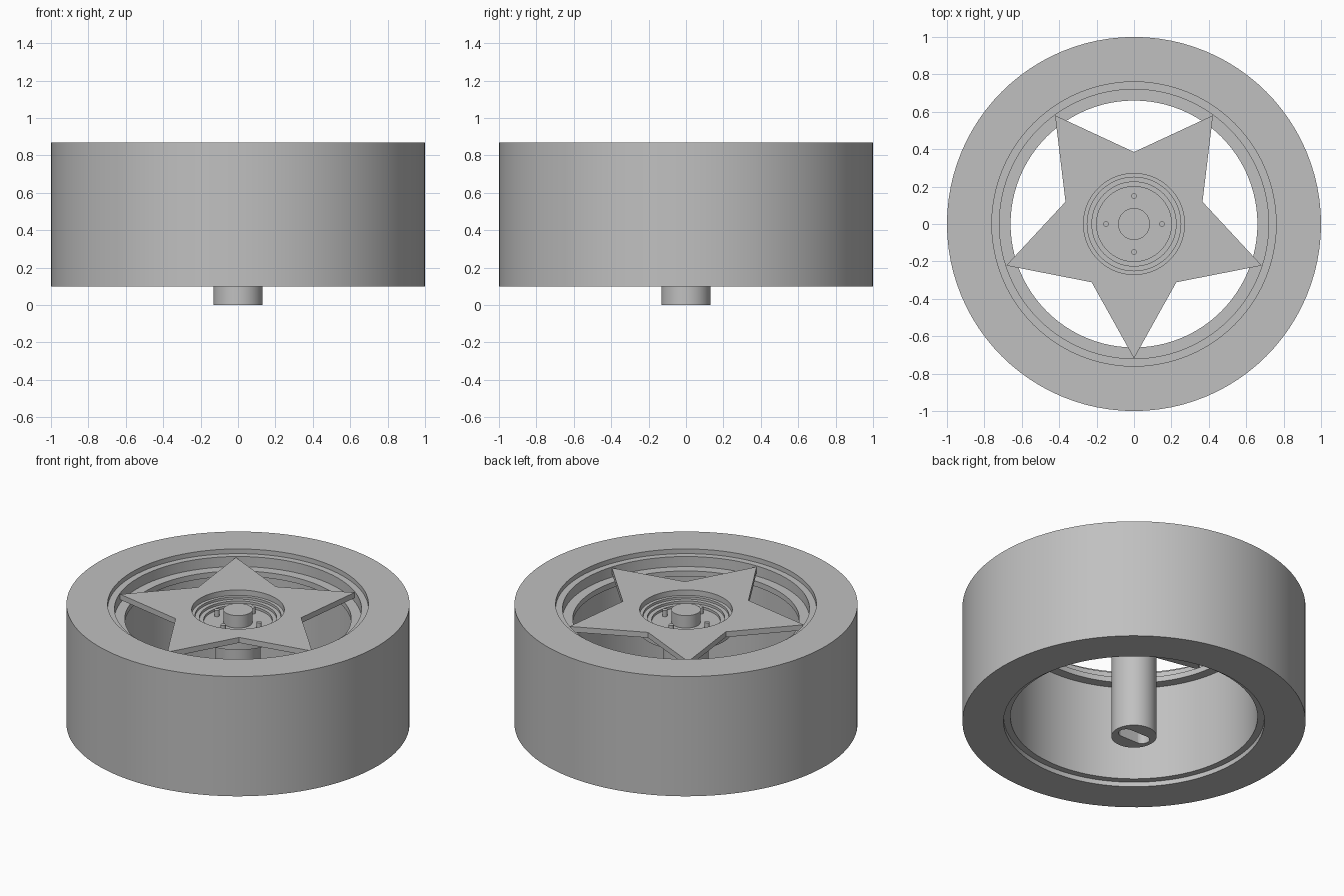
import bpy, bmesh
from math import sin, cos, pi, radians

if "Cube" in bpy.data.objects:
    bpy.data.objects.remove(bpy.data.objects["Cube"], do_unlink=True)

SEGMENTS = 96

grey = bpy.data.materials.new("plain_grey")
grey.use_nodes = True
GREY = (0.53, 0.53, 0.53, 1)
grey.diffuse_color = GREY
grey.node_tree.nodes["Principled BSDF"].inputs["Base Color"].default_value = GREY


def finish(name, bm):
    bmesh.ops.recalc_face_normals(bm, faces=bm.faces)
    mesh = bpy.data.meshes.new(name)
    bm.to_mesh(mesh)
    bm.free()
    mesh.materials.append(grey)
    obj = bpy.data.objects.new(name, mesh)
    bpy.context.collection.objects.link(obj)
    return obj


def select_only(obj):
    bpy.ops.object.select_all(action='DESELECT')
    obj.select_set(True)
    bpy.context.view_layer.objects.active = obj


def smooth(obj):
    select_only(obj)
    bpy.ops.object.shade_smooth_by_angle(angle=radians(30))


def lathe(name, profile):
    """Spin a closed (radius, height) profile around z."""
    bm = bmesh.new()
    verts = [bm.verts.new((r, 0, z)) for r, z in profile]
    edges = [bm.edges.new((a, b)) for a, b in zip(verts, verts[1:] + verts[:1])]
    bmesh.ops.spin(bm, geom=verts + edges, cent=(0, 0, 0), axis=(0, 0, 1),
                   angle=2 * pi, steps=SEGMENTS, use_merge=True)
    bmesh.ops.remove_doubles(bm, verts=bm.verts, dist=0.0001)
    obj = finish(name, bm)
    smooth(obj)
    return obj


def prism(name, points, low, high):
    """Extrude a flat outline from one height to another."""
    bm = bmesh.new()
    face = bm.faces.new([bm.verts.new((x, y, low)) for x, y in points])
    result = bmesh.ops.extrude_face_region(bm, geom=[face], use_keep_orig=True)
    top = [v for v in result["geom"] if isinstance(v, bmesh.types.BMVert)]
    bmesh.ops.translate(bm, verts=top, vec=(0, 0, high - low))
    return finish(name, bm)


def arc(radius, start, end, steps, cx=0, cy=0):
    angles = [start + (end - start) * i / steps for i in range(steps)]
    return [(cx + radius * cos(a), cy + radius * sin(a)) for a in angles]


def cylinder(name, radius, low, high, steps=SEGMENTS, cx=0, cy=0):
    obj = prism(name, arc(radius, 0, 2 * pi, steps, cx, cy), low, high)
    smooth(obj)
    return obj


def cut(obj, cutter):
    mod = obj.modifiers.new("cut", 'BOOLEAN')
    mod.operation = 'DIFFERENCE'
    mod.solver = 'EXACT'
    mod.object = cutter
    select_only(obj)
    bpy.ops.object.modifier_apply(modifier=mod.name)
    bpy.data.objects.remove(cutter, do_unlink=True)
    smooth(obj)


# Wheel ring: stepped lips on both rims and an inner flange near the top
lathe("wheel_ring", [
    (1, 0.1), (1, 0.87), (0.76, 0.87), (0.76, 0.84), (0.72, 0.84),
    (0.72, 0.775), (0.66, 0.775), (0.66, 0.74), (0.72, 0.74),
    (0.72, 0.13), (0.76, 0.13), (0.76, 0.1)])

# Five-pointed spoke plate with a round hub opening
star = []
for i in range(10):
    radius = 0.385 if i % 2 else 0.718
    angle = -pi / 2 + i * pi / 5
    star.append((radius * cos(angle), radius * sin(angle)))
spokes = prism("star_spokes", star, 0.8, 0.835)
cut(spokes, cylinder("hub_opening_cutter", 0.27, 0.7, 0.9))

# Stepped hub cup under the spokes
lathe("hub_cup", [
    (0, 0.755), (0.2, 0.755), (0.2, 0.77), (0.225, 0.77), (0.225, 0.785),
    (0.25, 0.785), (0.25, 0.8), (0.27, 0.8), (0.27, 0.7), (0, 0.7)])

# Centre pin and four bolts
cylinder("centre_pin", 0.085, 0.755, 0.835)
for i in range(4):
    angle = i * pi / 2
    cylinder(f"hub_bolt_{i + 1}", 0.015, 0.755, 0.795, 24,
             0.15 * cos(angle), 0.15 * sin(angle))

# Axle with a rounded slot in its lower end
axle = cylinder("axle", 0.132, 0, 0.7)
slot = (arc(0.045, -pi / 2, pi / 2, 16, 0.06) + [(0.06, 0.045)]
        + arc(0.045, pi / 2, 3 * pi / 2, 16, -0.06) + [(-0.06, -0.045)])
cut(axle, prism("slot_cutter", slot, -0.1, 0.35))
